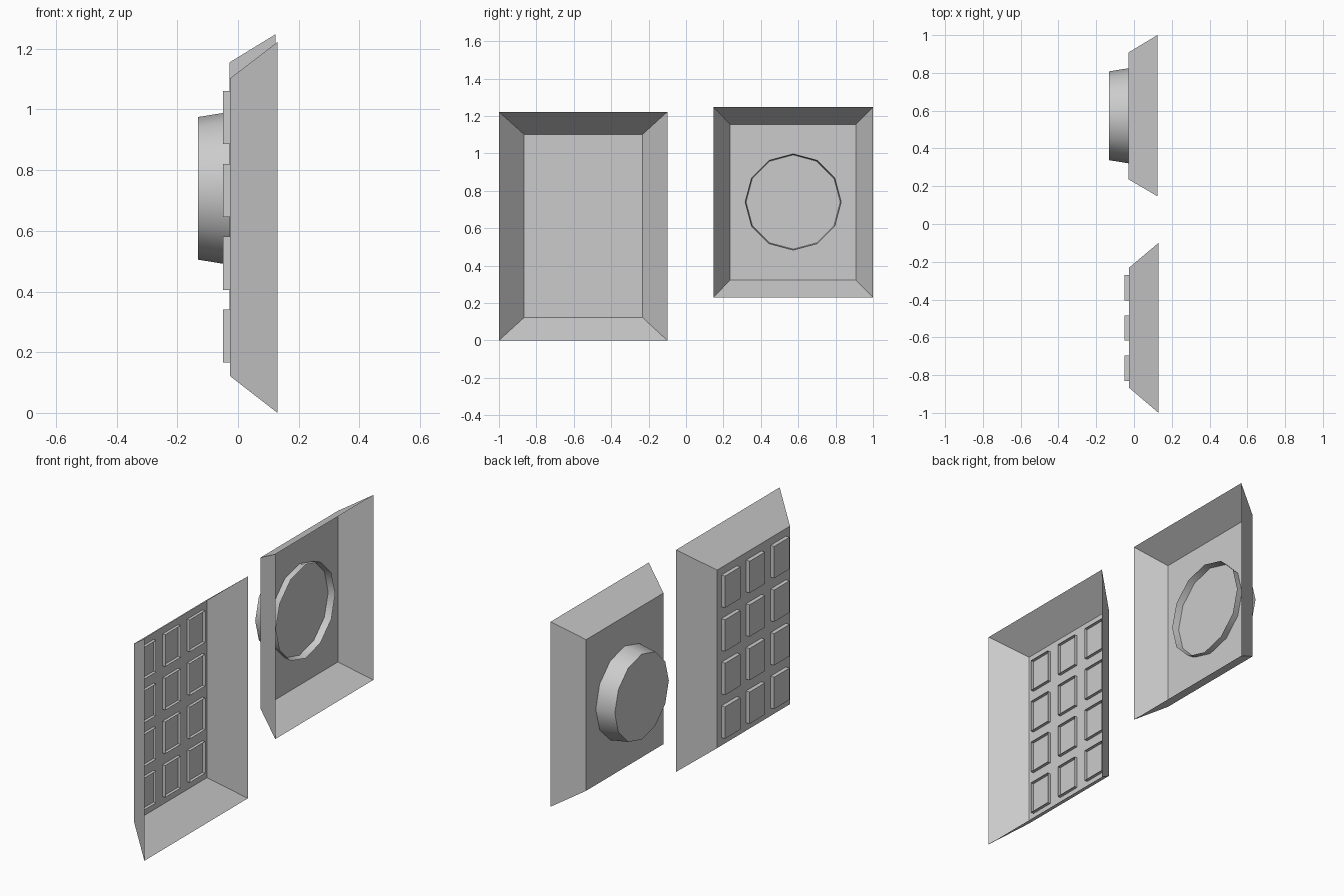
import bpy, math

if "Cube" in bpy.data.objects:
    bpy.data.objects.remove(bpy.data.objects["Cube"])


def loft(name, rings, cap_first=True):
    """Skin equal-length rings (first = front, facing -x); the back stays open."""
    n = len(rings[0])
    verts = [p for ring in rings for p in ring]
    faces = [tuple(reversed(range(n)))] if cap_first else []
    for k in range(len(rings) - 1):
        for i in range(n):
            j = (i + 1) % n
            faces.append((k * n + i, k * n + j, (k + 1) * n + j, (k + 1) * n + i))
    mesh = bpy.data.meshes.new(name)
    mesh.from_pydata(verts, [], faces)
    obj = bpy.data.objects.new(name, mesh)
    bpy.context.collection.objects.link(obj)
    return obj


def rect(x, y0, y1, z0, z1):
    return [(x, y0, z0), (x, y1, z0), (x, y1, z1), (x, y0, z1)]


def circle(x, cy, cz, r, n=12):
    return [(x, cy + r * math.cos(2 * math.pi * i / n),
             cz + r * math.sin(2 * math.pi * i / n)) for i in range(n)]


# Open-backed bevelled housings
loft("keypad_panel", [rect(-0.027, -0.866, -0.232, 0.122, 1.102),
                      rect(0.13, -1.0, -0.1, 0.0, 1.222)])
loft("dial_panel", [rect(-0.028, 0.236, 0.909, 0.323, 1.155),
                    rect(0.124, 0.147, 1.0, 0.23, 1.248)])

# 3 x 4 grid of open-backed buttons poking through the panel
for row in range(4):
    for col in range(3):
        y, z = -0.764 + 0.2135 * col, 0.253 + 0.24 * row
        b = (y - 0.067, y + 0.067, z - 0.0875, z + 0.0875)
        loft(f"button_{row}_{col}", [rect(-0.049, *b), rect(-0.01, *b)])

# Twelve-sided tapered dial, smooth around the side
dial = loft("dial", [circle(-0.132, 0.573, 0.74, 0.235),
                     circle(0.01, 0.573, 0.74, 0.258)])
bpy.context.view_layer.objects.active = dial
dial.select_set(True)
bpy.ops.object.shade_smooth_by_angle(angle=math.radians(40))
